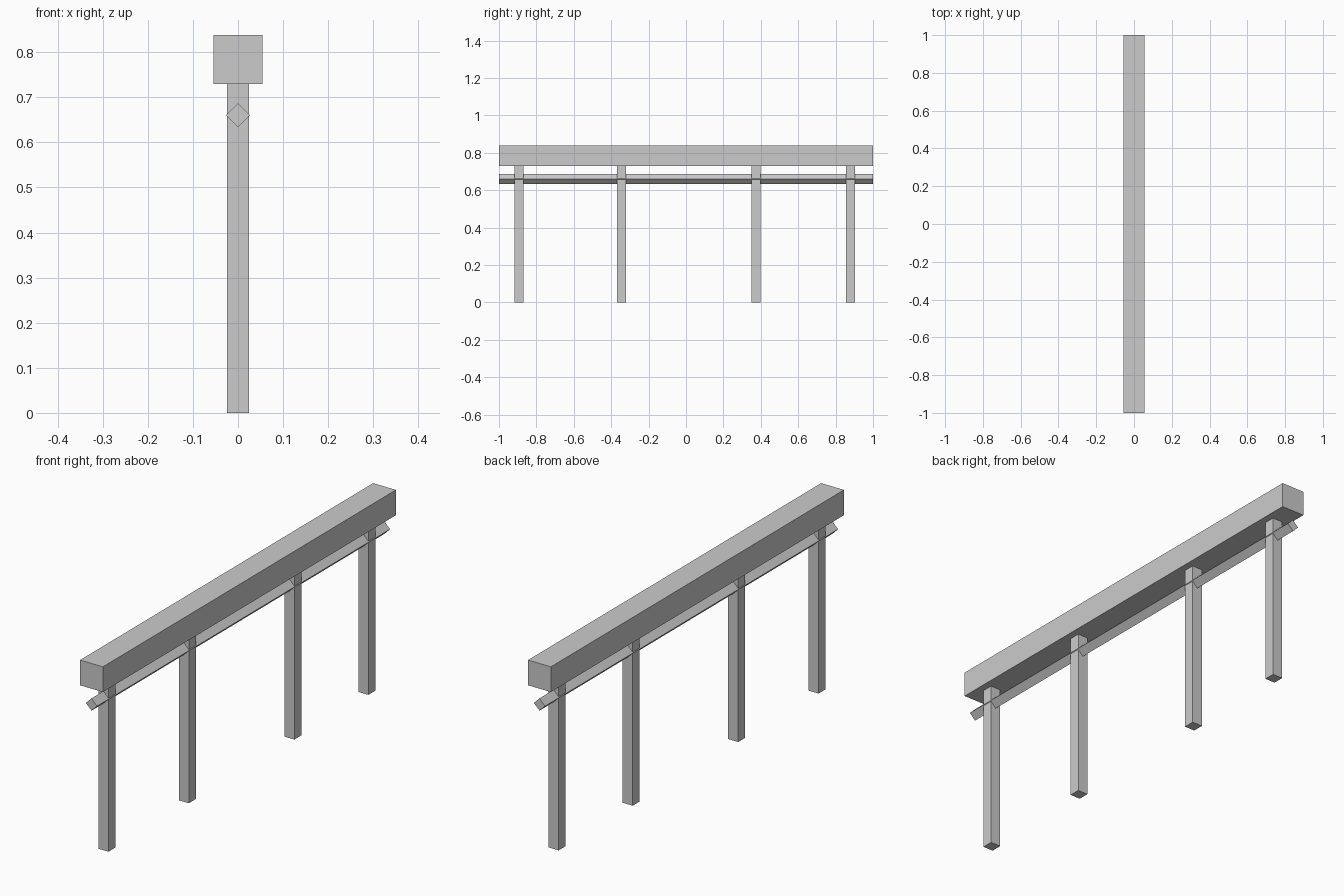
import bpy
import math

if "Cube" in bpy.data.objects:
    bpy.data.objects.remove(bpy.data.objects["Cube"])


def box(name, center, size, roll=0.0):
    """Add a flat-faced box, optionally rolled about the y axis."""
    bpy.ops.mesh.primitive_cube_add(size=1, location=center, rotation=(0, roll, 0))
    obj = bpy.context.object
    obj.name = name
    obj.scale = size
    return obj


# Top beam
BEAM_BOTTOM, BEAM_TOP, BEAM_WIDTH = 0.729, 0.838, 0.109
box("top_beam", (0, 0, (BEAM_BOTTOM + BEAM_TOP) / 2),
    (BEAM_WIDTH, 2.0, BEAM_TOP - BEAM_BOTTOM))

# Lower rail, turned on edge so its section is a diamond
RAIL_HALF_DIAGONAL = 0.0265
rail_side = RAIL_HALF_DIAGONAL * math.sqrt(2)
box("diamond_rail", (0, 0, 0.6605), (rail_side, 2.0, rail_side), math.radians(45))

# Unevenly spaced posts
for i, y in enumerate((-0.894, -0.346, 0.374, 0.879), 1):
    box(f"post_{i}", (0, y, BEAM_BOTTOM / 2), (0.048, 0.048, BEAM_BOTTOM))
